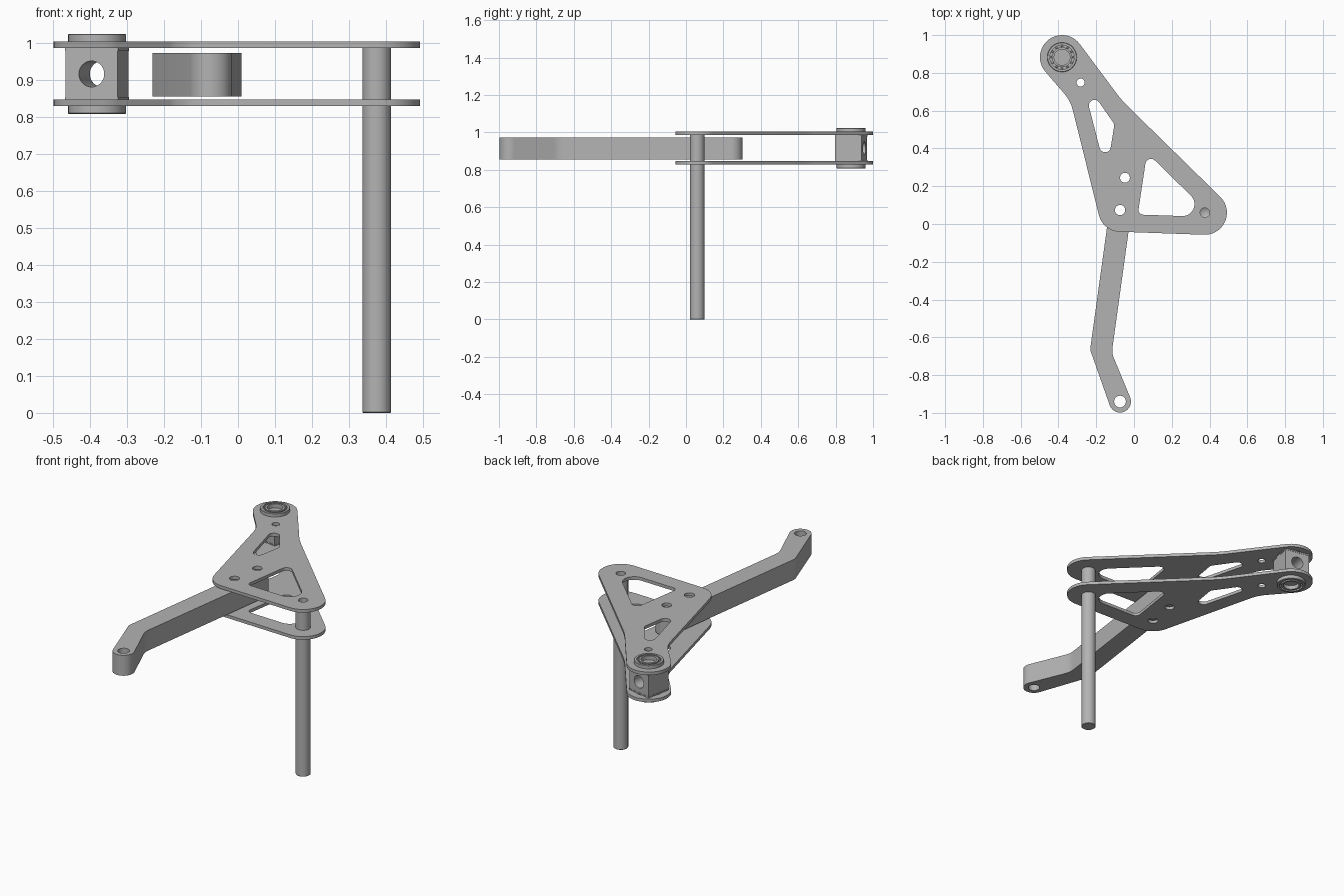
import bpy, bmesh
from math import pi, tau, cos, sin, atan2, sqrt, radians
from mathutils import Matrix, Vector

cube = bpy.data.objects.get("Cube")
if cube:
    bpy.data.objects.remove(cube, do_unlink=True)

GREY = (0.45, 0.45, 0.45, 1.0)
metal = bpy.data.materials.new("plain grey metal")
metal.use_nodes = True
metal.diffuse_color = GREY
metal.node_tree.nodes["Principled BSDF"].inputs["Base Color"].default_value = GREY


def add_object(name, bm, matrix=Matrix()):
    """Turn a bmesh into a finished, smooth-by-angle object."""
    bmesh.ops.remove_doubles(bm, verts=bm.verts, dist=1e-5)
    bmesh.ops.recalc_face_normals(bm, faces=bm.faces)
    bm.transform(matrix)
    mesh = bpy.data.meshes.new(name)
    bm.to_mesh(mesh)
    bm.free()
    mesh.materials.append(metal)
    obj = bpy.data.objects.new(name, mesh)
    bpy.context.collection.objects.link(obj)
    bpy.ops.object.select_all(action='DESELECT')
    obj.select_set(True)
    bpy.context.view_layer.objects.active = obj
    bpy.ops.object.shade_smooth_by_angle(angle=radians(30))
    return obj


def circle(x, y, r, n=40):
    return [(x + r * cos(tau * i / n), y + r * sin(tau * i / n)) for i in range(n)]


def belt(circles):
    """Outline wrapped counter-clockwise around circles; negative radius = concave."""
    normals = []
    for i, (x1, y1, r1) in enumerate(circles):
        x2, y2, r2 = circles[(i + 1) % len(circles)]
        d = Vector((x2 - x1, y2 - y1))
        k = (r1 - r2) / d.length
        d.normalize()
        n = d * k + Vector((d.y, -d.x)) * sqrt(1 - k * k)
        normals.append(atan2(n.y, n.x))
    points = []
    for i, (x, y, r) in enumerate(circles):
        start = normals[i - 1]
        turn = (normals[i] - start) % tau
        if r < 0:
            turn -= tau
        steps = max(4, int(abs(turn) / radians(8)))
        for s in range(steps + 1):
            a = start + turn * s / steps
            points.append((x + r * cos(a), y + r * sin(a)))
    return points


def slab(name, loops, z0, z1, matrix=Matrix()):
    """Extrude an outline (first loop) with holes (other loops) from z0 to z1."""
    curve = bpy.data.curves.new(name, 'CURVE')
    curve.dimensions = '2D'
    curve.fill_mode = 'BOTH'
    curve.extrude = (z1 - z0) / 2
    for loop in loops:
        spline = curve.splines.new('POLY')
        spline.points.add(len(loop) - 1)
        for p, (x, y) in zip(spline.points, loop):
            p.co = (x, y, 0, 1)
        spline.use_cyclic_u = True
    temp = bpy.data.objects.new(name + " curve", curve)
    bpy.context.collection.objects.link(temp)
    bpy.context.view_layer.update()
    mesh = bpy.data.meshes.new_from_object(
        temp.evaluated_get(bpy.context.evaluated_depsgraph_get()))
    bm = bmesh.new()
    bm.from_mesh(mesh)
    bpy.data.objects.remove(temp, do_unlink=True)
    bpy.data.curves.remove(curve)
    bpy.data.meshes.remove(mesh)
    return add_object(name, bm, matrix @ Matrix.Translation((0, 0, (z0 + z1) / 2)))


def lathe(name, profile, matrix):
    """Spin an (r, z) profile around the z axis."""
    bm = bmesh.new()
    verts = [bm.verts.new((r, 0, z)) for r, z in profile]
    edges = [bm.edges.new(pair) for pair in zip(verts, verts[1:])]
    bmesh.ops.spin(bm, geom=verts + edges, cent=(0, 0, 0), axis=(0, 0, 1),
                   angle=tau, steps=48)
    return add_object(name, bm, matrix)


PIVOT = (-0.381, 0.883)
POST = (0.375, 0.06)
CORNER = (-0.074, 0.074)
ARM_TOP = (-0.048, 0.245)
ARM_TIP = (-0.074, -0.94)
MID_Z = 0.916

# Matching upper and lower plates
outline = belt([(*PIVOT, 0.117), (-0.519, 0.558, -0.2), (*CORNER, 0.115),
                (*POST, 0.117), (0.388, 1.051, -0.6)])
big_window = belt([(0.09, 0.315, 0.03), (0.05, 0.075, 0.026), (0.257, 0.105, 0.063)])
small_window = belt([(-0.209, 0.627, 0.03), (-0.153, 0.41, 0.03), (-0.135, 0.521, 0.03)])
bolt_holes = [circle(*CORNER, 0.027), circle(*ARM_TOP, 0.026)]
shared = [outline, big_window, small_window, circle(-0.283, 0.749, 0.021),
          circle(*PIVOT, 0.077)] + bolt_holes
slab("upper_plate", shared + [circle(*POST, 0.025)], 0.986, 1.004)
slab("lower_plate", shared + [circle(*POST, 0.039)], 0.829, 0.847)

# Bent arm clamped between the plates
bend = Vector((-0.173, -0.659))
inner = bend + Vector((0.16, -0.01))
arm = belt([(*ARM_TOP, 0.058), (*bend, 0.058), (*ARM_TIP, 0.058),
            (*inner, -0.102)])
slab("bent_arm", [arm, circle(*ARM_TIP, 0.031)] + bolt_holes, 0.855, 0.973)

# Long post with a blind threaded hole at the top
lathe("long_post", [(0, 0), (0.037, 0), (0.039, 0.002), (0.039, 0.986),
                    (0.025, 0.986), (0.025, 0.89), (0, 0.875)],
      Matrix.Translation((*POST, 0)))

# Pivot block with a cross hole, turned slightly about the vertical
turned = Matrix.Translation((*PIVOT, MID_Z)) @ Matrix.Rotation(radians(-11.8), 4, 'Z')


def rectangle(w, h):
    return [(-w / 2, -h / 2), (w / 2, -h / 2), (w / 2, h / 2), (-w / 2, h / 2)]


slab("pivot_block", [rectangle(0.144, 0.124), circle(0, 0, 0.035)], -0.072, 0.072,
     turned @ Matrix.Rotation(pi / 2, 4, 'X'))

# Block caps and bearings, mirrored above and below the block
for side, flip in (("upper", 1), ("lower", -1)):
    mirror = Matrix.Scale(flip, 4, (0, 0, 1))
    slab(side + "_block_cap", [rectangle(0.147, 0.147)], 0.062, 0.07, turned @ mirror)
    place = Matrix.Translation((*PIVOT, MID_Z)) @ mirror
    lathe(side + "_bearing",
          [(0.078, 0.07), (0.078, 0.106), (0.076, 0.108), (0.064, 0.108),
           (0.064, 0.096), (0.053, 0.096), (0.053, 0.108), (0.042, 0.108),
           (0.042, 0.085), (0, 0.085)], place)
    balls = bmesh.new()
    for x, y in circle(0, 0, 0.0585, 12):
        bmesh.ops.create_uvsphere(balls, u_segments=12, v_segments=8, radius=0.0055,
                                  matrix=Matrix.Translation((x, y, 0.1)))
    add_object(side + "_bearing_balls", balls, place)
